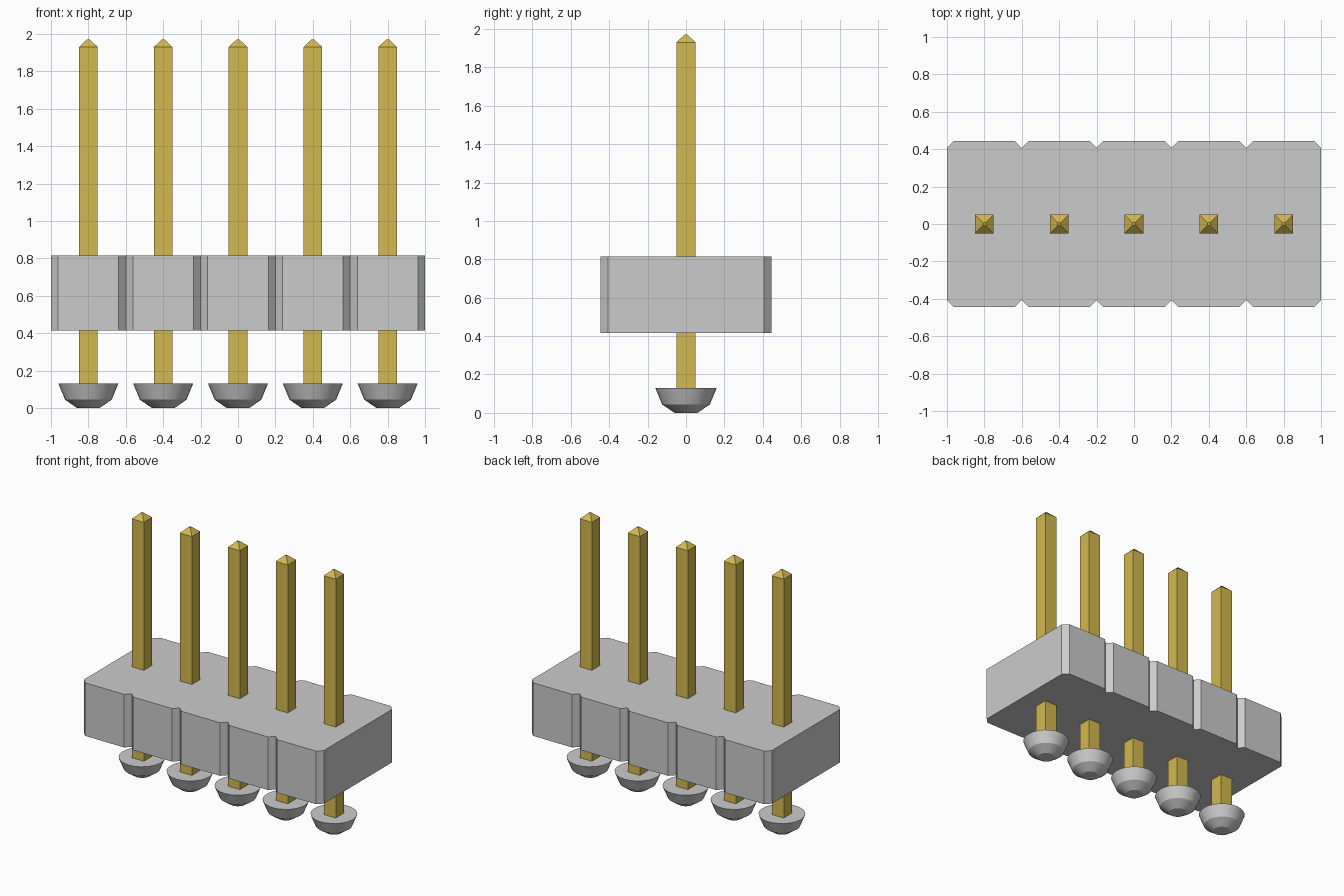
import bpy, bmesh, math

cube = bpy.data.objects.get("Cube")
if cube:
    bpy.data.objects.remove(cube, do_unlink=True)

PITCH, COUNT = 0.4, 5
XS = [(i - (COUNT - 1) / 2) * PITCH for i in range(COUNT)]


def material(name, rgb):
    m = bpy.data.materials.new(name)
    m.use_nodes = True
    m.diffuse_color = (*rgb, 1)
    m.node_tree.nodes["Principled BSDF"].inputs["Base Color"].default_value = (*rgb, 1)
    return m


GREY = material("housing_grey", (0.6, 0.6, 0.6))
GOLD = material("pin_gold", (0.66, 0.48, 0.08))


def loft(name, rings, mat, x=0.0):
    """Skin a stack of equal-length rings of points and cap both ends."""
    bm = bmesh.new()
    loops = [[bm.verts.new(p) for p in ring] for ring in rings]
    n = len(loops[0])
    for a, b in zip(loops, loops[1:]):
        for i in range(n):
            j = (i + 1) % n
            bm.faces.new((a[i], a[j], b[j], b[i]))
    bm.faces.new(loops[0][::-1])
    bm.faces.new(loops[-1])
    bmesh.ops.recalc_face_normals(bm, faces=bm.faces)
    me = bpy.data.meshes.new(name)
    bm.to_mesh(me)
    bm.free()
    me.materials.append(mat)
    ob = bpy.data.objects.new(name, me)
    ob.location.x = x
    bpy.context.collection.objects.link(ob)
    return ob


def circle(r, z, n=24):
    return [(r * math.cos(2 * math.pi * i / n), r * math.sin(2 * math.pi * i / n), z)
            for i in range(n)]


def square(h, z):
    return [(-h, -h, z), (h, -h, z), (h, h, z), (-h, h, z)]


# Housing: one row of segments with chamfered corners that meet in V notches
D, C = 0.445, 0.038
front = [(-1.0, -D + C)]
for x in XS:
    front += [(x - 0.2 + C, -D), (x + 0.2 - C, -D), (x + 0.2, -D + C)]
outline = front + [(-x, -y) for x, y in front]
loft("housing", [[(x, y, z) for x, y in outline] for z in (0.415, 0.815)], GREY)

for i, x in enumerate(XS, 1):
    # Square pin with a blunt pyramid tip
    loft(f"pin_{i}", [square(0.05, 0.06), square(0.05, 1.93), square(0.008, 1.97)], GOLD, x)
    # Rounded solder bead around the foot of the pin
    bead = loft(f"solder_bead_{i}",
                [circle(0.06, 0.0), circle(0.125, 0.045), circle(0.16, 0.13)], GREY, x)
    bpy.ops.object.select_all(action="DESELECT")
    bead.select_set(True)
    bpy.context.view_layer.objects.active = bead
    bpy.ops.object.shade_smooth_by_angle(angle=math.radians(25))
